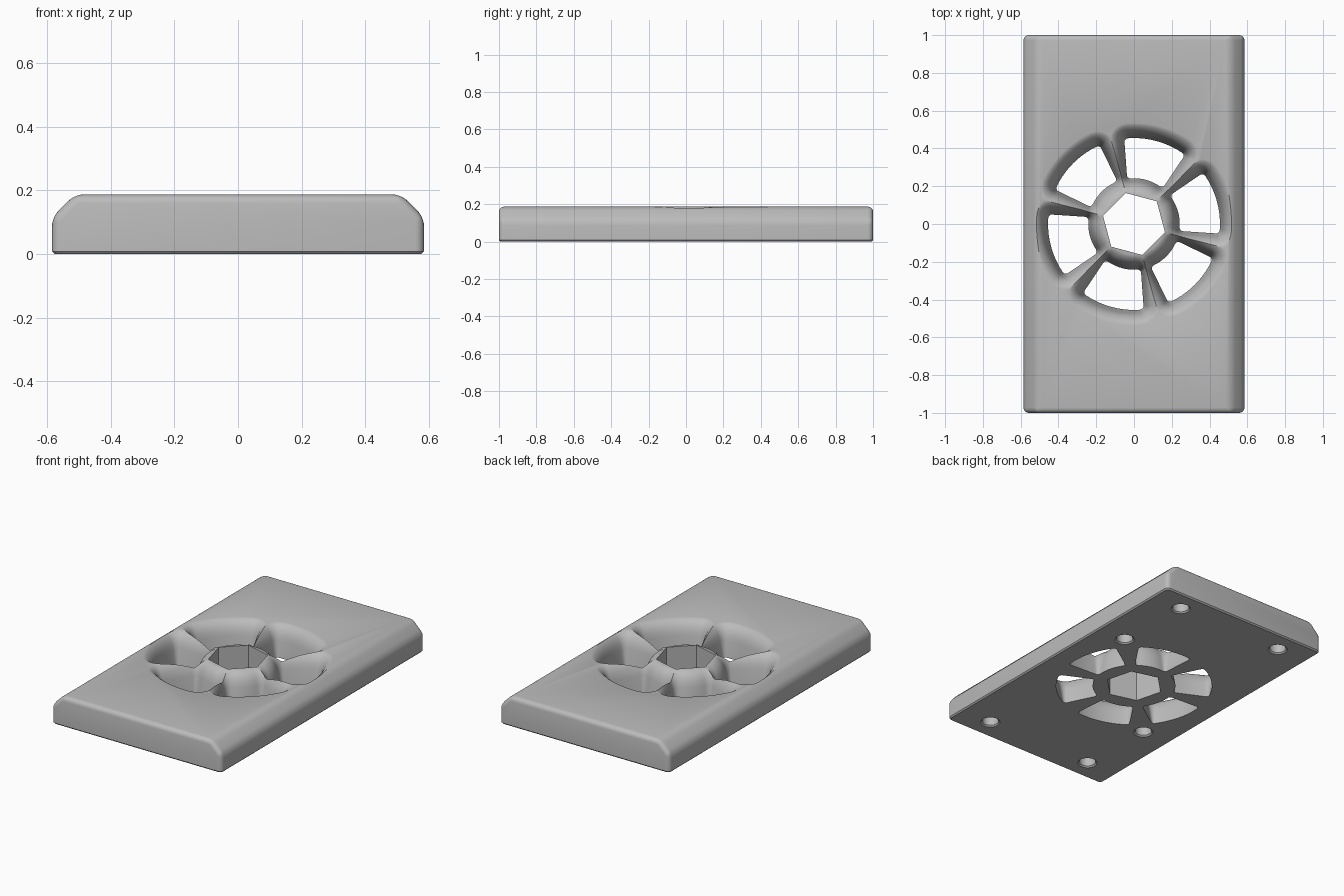
import bpy, bmesh
from math import sin, cos, pi, radians
from mathutils import Vector

if "Cube" in bpy.data.objects:
    bpy.data.objects.remove(bpy.data.objects["Cube"], do_unlink=True)

W, L, H = 0.585, 1.0, 0.187

grey = bpy.data.materials.new("plain_grey")
grey.use_nodes = True
colour = (0.5, 0.5, 0.5, 1)
grey.diffuse_color = colour
grey.node_tree.nodes["Principled BSDF"].inputs["Base Color"].default_value = colour


def loft(bm, rings):
    """Skin a closed solid through rings of equal point count."""
    loops = [[bm.verts.new(p) for p in ring] for ring in rings]
    n = len(loops[0])
    for a, b in zip(loops, loops[1:]):
        for i in range(n):
            j = (i + 1) % n
            bm.faces.new((a[i], a[j], b[j], b[i]))
    bm.faces.new(loops[0][::-1])
    bm.faces.new(loops[-1])


def finish(bm, name):
    bmesh.ops.recalc_face_normals(bm, faces=bm.faces)
    mesh = bpy.data.meshes.new(name)
    bm.to_mesh(mesh)
    bm.free()
    mesh.materials.append(grey)
    ob = bpy.data.objects.new(name, mesh)
    bpy.context.collection.objects.link(ob)
    return ob


def circle(r, z, n, x=0, y=0, turn=0):
    return [(x + r * cos(turn + 2 * pi * i / n), y + r * sin(turn + 2 * pi * i / n), z)
            for i in range(n)]


def sector(middle, e, z, half=radians(19), r1=0.262, r2=0.435, steps=10):
    """Ring sector grown outward by e, with rounded corners."""
    def polar(r, a):
        return Vector((r * cos(middle + a), r * sin(middle + a), z))

    def corner(r, a, start):
        c = polar(r, a)
        for k in range(1, 6):
            t = middle + start + pi / 2 * k / 6
            pts.append(c + e * Vector((cos(t), sin(t), 0)))

    pts = []
    sweep = [half * (2 * i / steps - 1) for i in range(steps + 1)]
    pts += [polar(r2 + e, a) for a in sweep]
    corner(r2, half, half)
    pts.append(polar(r2, half) + e * Vector((cos(middle + half + pi / 2), sin(middle + half + pi / 2), 0)))
    corner(r1, half, half + pi / 2)
    pts += [polar(r1 - e, a) for a in reversed(sweep)]
    corner(r1, -half, -half + pi)
    pts.append(polar(r1, -half) + e * Vector((cos(middle - half - pi / 2), sin(middle - half - pi / 2), 0)))
    corner(r2, -half, -half - pi / 2)
    return pts


# Plate: long prism with chamfered sides
bm = bmesh.new()
profile = [(-W, 0), (W, 0), (W, 0.115), (W - 0.072, H), (0.072 - W, H), (-W, 0.115)]
loft(bm, [[(x, y, z) for x, z in profile] for y in (-L, L)])
bottom = [e for e in bm.edges if all(v.co.z < 0.001 for v in e.verts)]
ends = [e for e in bm.edges if e not in bottom and abs(e.verts[0].co.y - e.verts[1].co.y) < 0.01]
sides = [e for e in bm.edges if e not in bottom and e not in ends]
bmesh.ops.bevel(bm, geom=ends + sides, offset=0.028, segments=5, profile=0.5, affect='EDGES')
rim = [e for e in bm.edges if all(v.co.z < 0.001 for v in e.verts)]
bmesh.ops.bevel(bm, geom=rim, offset=0.008, segments=1, affect='EDGES')
plate = finish(bm, "grille_plate")

# Flared wheel windows, in two alternating sets of three
flare = [(-0.02, 0.02), (0.0, 0.02), (0.1, 0.037), (0.13, 0.045), (0.152, 0.056),
         (0.168, 0.068), (0.178, 0.08), (0.184, 0.09), (H, 0.1), (0.22, 0.1)]
cutters = []
for first in (0, 1):
    bm = bmesh.new()
    for k in range(3):
        middle = radians(15 + 60 * (2 * k + first))
        loft(bm, [sector(middle, e, z) for z, e in flare])
    cutters.append(finish(bm, "window_cutter"))

# Hexagonal hub opening
bm = bmesh.new()
loft(bm, [circle(0.17, z, 6, turn=radians(45)) for z in (-0.02, 0.22)])
cutters.append(finish(bm, "hub_cutter"))

# Blind holes in the underside, with chamfered mouths
bm = bmesh.new()
spots = [(sx * 0.37, sy * 0.865) for sx in (-1, 1) for sy in (-1, 1)]
for x, y in spots + [(0.39, 0.38), (-0.39, -0.38)]:
    loft(bm, [circle(r, z, 32, x, y) for z, r in ((-0.01, 0.057), (0, 0.057), (0.008, 0.048), (0.1, 0.048))])
cutters.append(finish(bm, "hole_cutter"))

bpy.context.view_layer.objects.active = plate
for cutter in cutters:
    cutter.hide_render = True
    mod = plate.modifiers.new("cut", 'BOOLEAN')
    mod.operation = 'DIFFERENCE'
    mod.solver = 'EXACT'
    mod.object = cutter
    bpy.ops.object.modifier_apply(modifier=mod.name)
    bpy.data.objects.remove(cutter, do_unlink=True)

bpy.ops.object.select_all(action='DESELECT')
plate.select_set(True)
bpy.ops.object.shade_smooth_by_angle(angle=radians(35))
